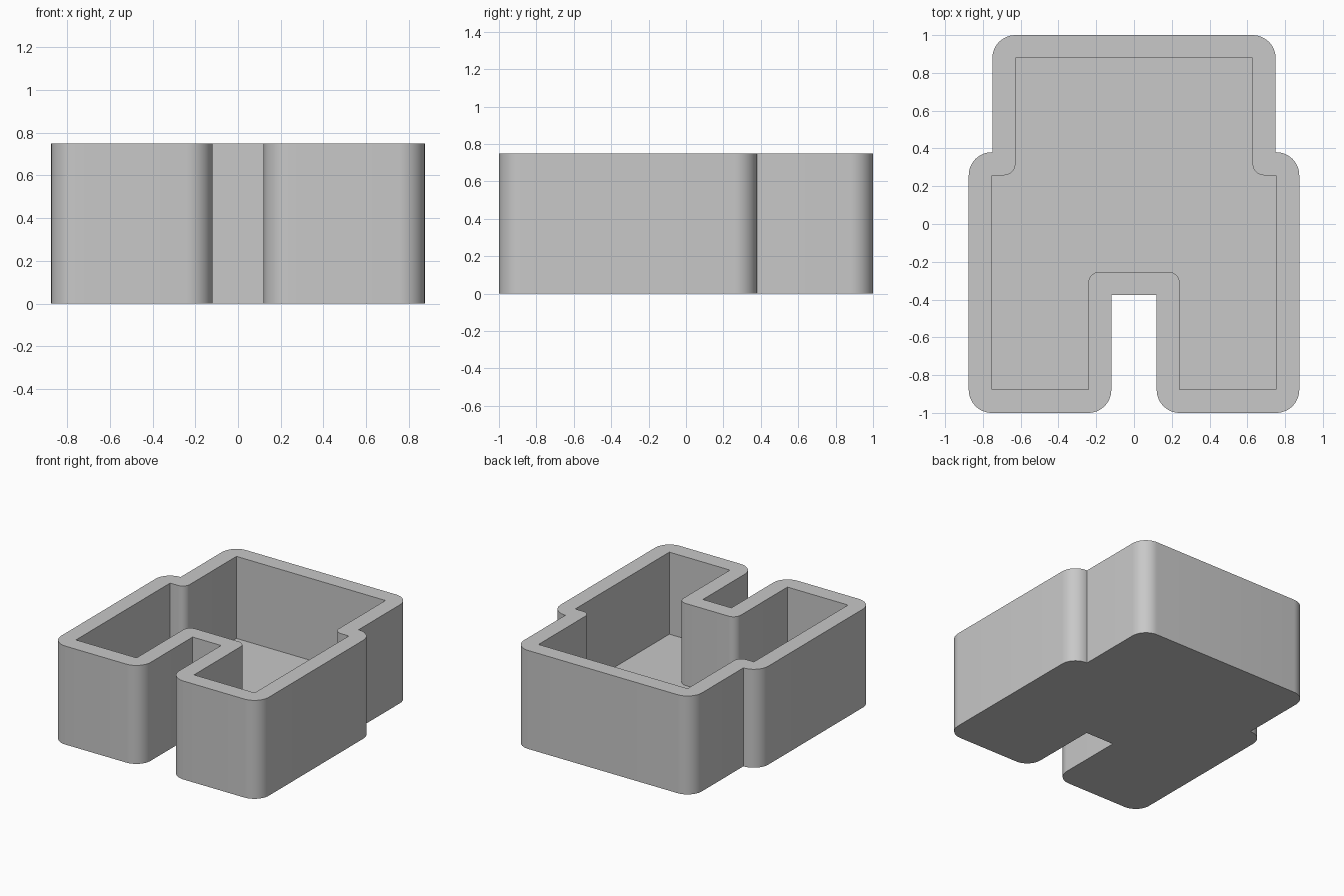
import bpy, bmesh, math
from mathutils import Vector

if "Cube" in bpy.data.objects:
    bpy.data.objects.remove(bpy.data.objects["Cube"], do_unlink=True)

HEIGHT, FLOOR, SEGMENTS = 0.75, 0.125, 12
R_OUT, R_IN = 0.122, 0.06

# Right half of each outline: x, y, corner radius
OUTER = [(0.12, -0.375, 0), (0.12, -1, R_OUT), (0.875, -1, R_OUT),
         (0.875, 0.38, R_OUT), (0.75, 0.38, 0), (0.75, 1, R_OUT)]
INNER = [(0.242, -0.253, R_IN), (0.242, -0.875, 0), (0.753, -0.875, 0),
         (0.753, 0.258, 0), (0.628, 0.258, R_IN), (0.628, 0.878, 0)]


def rounded_outline(half):
    """Mirror a half outline in x and round its right-angled corners."""
    corners = half + [(-x, y, r) for x, y, r in reversed(half)]
    points = []
    for i, (x, y, r) in enumerate(corners):
        p = Vector((x, y))
        if r == 0:
            points.append(p)
            continue
        to_prev = (Vector(corners[i - 1][:2]) - p).normalized()
        to_next = (Vector(corners[(i + 1) % len(corners)][:2]) - p).normalized()
        centre = p + (to_prev + to_next) * r
        for k in range(SEGMENTS + 1):
            a = math.pi / 2 * k / SEGMENTS
            points.append(centre - to_next * r * math.cos(a) - to_prev * r * math.sin(a))
    return points


def ring(bm, outline, z):
    return [bm.verts.new((p.x, p.y, z)) for p in outline]


def wall(bm, low, high):
    n = len(low)
    for i in range(n):
        j = (i + 1) % n
        bm.faces.new((low[i], low[j], high[j], high[i]))


bm = bmesh.new()
outer, inner = rounded_outline(OUTER), rounded_outline(INNER)
base, rim_out = ring(bm, outer, 0), ring(bm, outer, HEIGHT)
floor, rim_in = ring(bm, inner, FLOOR), ring(bm, inner, HEIGHT)

# Outer and inner walls, underside and floor
wall(bm, base, rim_out)
wall(bm, floor, rim_in)
bm.faces.new(base)
bm.faces.new(floor)

# Flat rim between the two outlines
rim_edges = [e for e in bm.edges if all(v.co.z > HEIGHT - 0.001 for v in e.verts)]
bmesh.ops.triangle_fill(bm, edges=rim_edges, use_beauty=True, normal=(0, 0, 1))
bmesh.ops.recalc_face_normals(bm, faces=bm.faces)

mesh = bpy.data.meshes.new("open_tray")
bm.to_mesh(mesh)
bm.free()
tray = bpy.data.objects.new("open_tray", mesh)
bpy.context.collection.objects.link(tray)

# Plain grey material
grey = bpy.data.materials.new("plain_grey")
grey.use_nodes = True
colour = (0.58, 0.58, 0.58, 1)
grey.diffuse_color = colour
grey.node_tree.nodes["Principled BSDF"].inputs["Base Color"].default_value = colour
mesh.materials.append(grey)

# Smooth rounded corners, sharp edges elsewhere
bpy.ops.object.select_all(action="DESELECT")
tray.select_set(True)
bpy.context.view_layer.objects.active = tray
bpy.ops.object.shade_smooth_by_angle(angle=math.radians(30))
